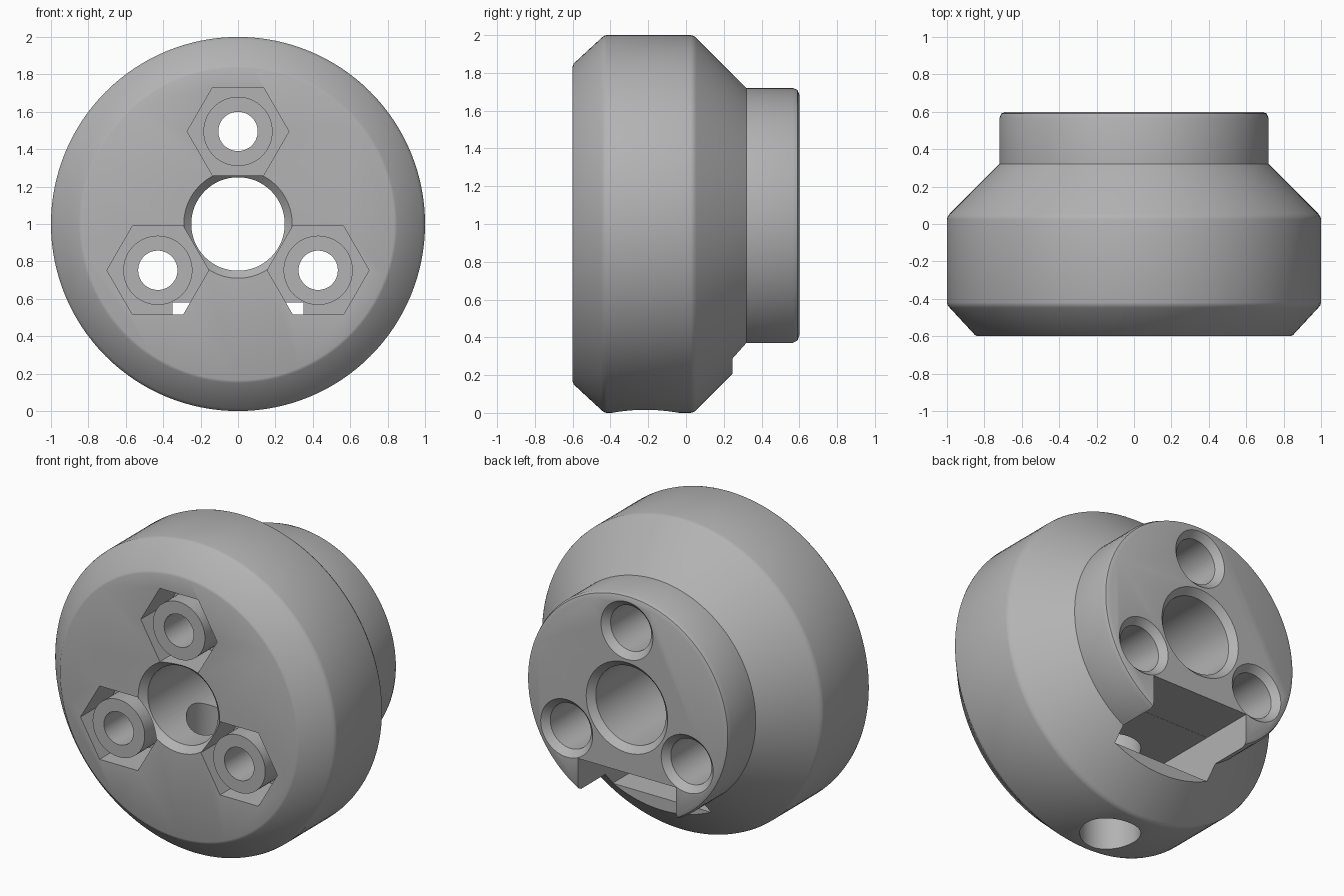
import bpy, bmesh, math
from mathutils import Matrix, Vector

if "Cube" in bpy.data.objects:
    bpy.data.objects.remove(bpy.data.objects["Cube"])

grey = bpy.data.materials.new("plain grey")
grey.use_nodes = True
colour = (0.45, 0.45, 0.45, 1)
grey.diffuse_color = colour
grey.node_tree.nodes["Principled BSDF"].inputs["Base Color"].default_value = colour


def finish(bm, name):
    bmesh.ops.recalc_face_normals(bm, faces=bm.faces)
    mesh = bpy.data.meshes.new(name)
    bm.to_mesh(mesh)
    bm.free()
    mesh.materials.append(grey)
    ob = bpy.data.objects.new(name, mesh)
    bpy.context.collection.objects.link(ob)
    return ob


def turned(name, profile, x=0, z=1, sides=64, phase=0):
    """Solid turned about an axis along y; profile holds (radius, y)."""
    bm = bmesh.new()
    turn = 2 * math.pi / sides
    rings = [[bm.verts.new((x + r * math.cos(i * turn + phase), y,
                            z + r * math.sin(i * turn + phase)))
              for i in range(sides)] for r, y in profile]
    for a, b in zip(rings, rings[1:]):
        for i in range(sides):
            j = (i + 1) % sides
            bm.faces.new((a[i], a[j], b[j], b[i]))
    bm.faces.new(rings[0])
    bm.faces.new(rings[-1])
    return finish(bm, name)


def block(name, low, high):
    bm = bmesh.new()
    low, high = Vector(low), Vector(high)
    bmesh.ops.create_cube(bm, size=1)
    for v in bm.verts:
        v.co = (low + high) / 2 + v.co * (high - low)
    return finish(bm, name)


def combine(tool, operation="DIFFERENCE"):
    """Apply a boolean to the hub and discard the tool."""
    mod = hub.modifiers.new(tool.name, "BOOLEAN")
    mod.operation = operation
    mod.solver = "EXACT"
    mod.object = tool
    deps = bpy.context.evaluated_depsgraph_get()
    mesh = bpy.data.meshes.new_from_object(hub.evaluated_get(deps))
    hub.modifiers.clear()
    hub.data = mesh
    bpy.data.objects.remove(tool)


# Hub body: chamfered drum, cone and rear collar with softened rims
hub = turned("hub", [(0.835, -0.6), (0.85, -0.594), (0.985, -0.448), (0.996, -0.435),
                     (1, -0.42), (1, 0.025), (0.996, 0.04), (0.985, 0.055),
                     (0.72, 0.32), (0.72, 0.565), (0.71, 0.59), (0.685, 0.6)], sides=128)

# Three bolt positions around the bore
spots = [(0.495 * math.cos(math.radians(a)), 1 + 0.495 * math.sin(math.radians(a)))
         for a in (90, 210, 330)]
for x, z in spots:
    combine(turned("hex_pocket", [(0.272, -0.7), (0.272, -0.3)], x, z, sides=6))

# Rear notch, nut slot and radial screw hole
combine(block("rear_notch", (-0.35, 0.245, -0.1), (0.35, 0.7, 0.58)))
combine(block("nut_slot", (-0.35, -0.44, 0.285), (0.35, 0.5, 0.579)))
screw = turned("screw_hole", [(0.178, -0.1), (0.178, 0.95)], z=0)
screw.data.transform(Matrix.Translation((0, -0.215, 0)) @ Matrix.Rotation(math.pi / 2, 4, "X"))
combine(screw)

# Flush bosses standing in the pockets, then their stepped holes
for x, z in spots:
    combine(turned("boss", [(0.185, -0.6), (0.185, -0.25)], x, z), "UNION")
for x, z in spots:
    combine(turned("bolt_hole", [(0.105, -0.7), (0.105, 0), (0.145, 0.001),
                                 (0.145, 0.56), (0.185, 0.6), (0.185, 0.7)], x, z))

# Central bore, chamfered at both ends
combine(turned("bore", [(0.29, -0.7), (0.29, -0.6), (0.25, -0.56),
                        (0.25, 0.56), (0.29, 0.6), (0.29, 0.7)]))

# Smooth shading with crisp edges
bpy.ops.object.select_all(action="DESELECT")
hub.select_set(True)
bpy.context.view_layer.objects.active = hub
bpy.ops.object.shade_smooth_by_angle(angle=math.radians(30))
